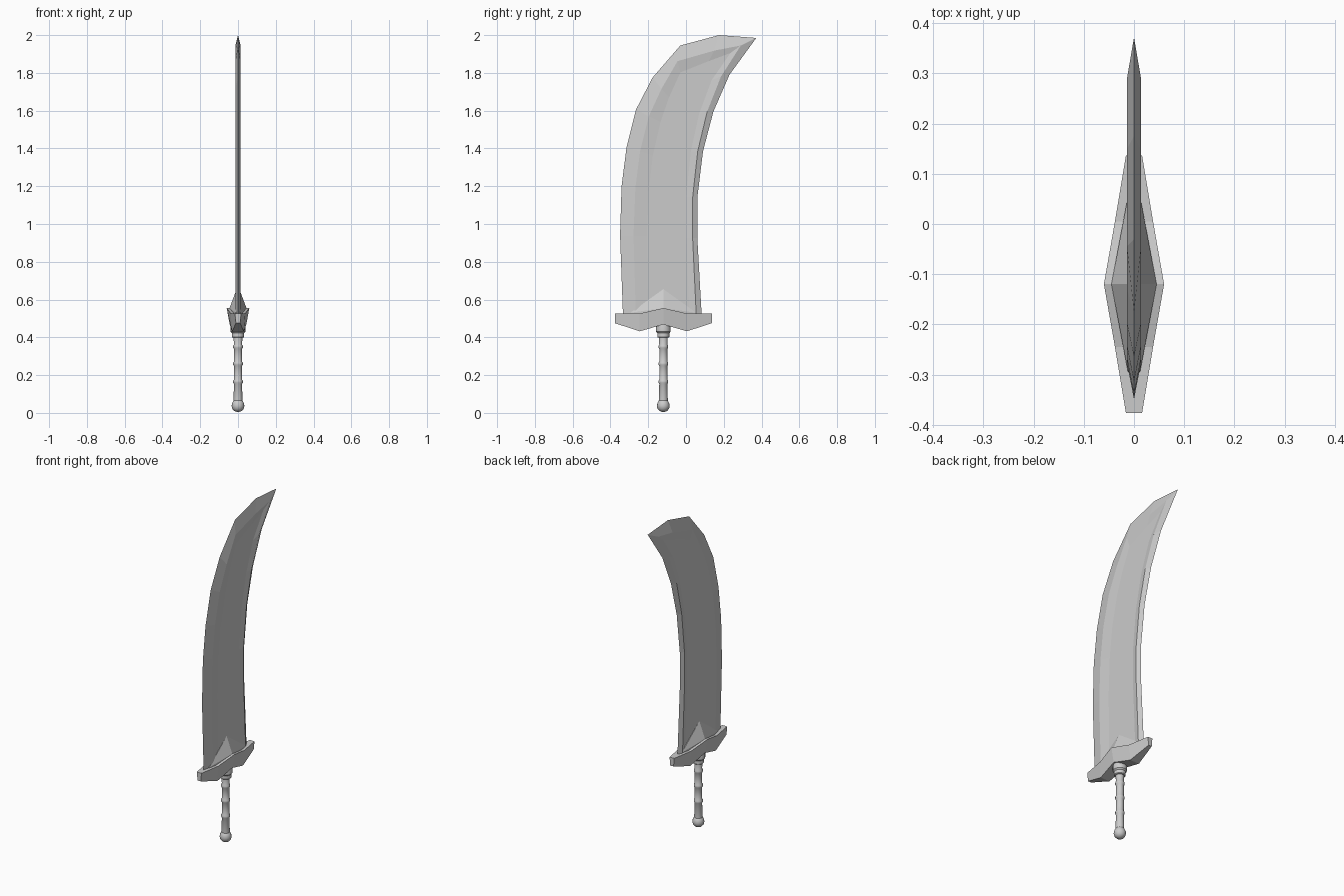
import bpy, bmesh, math

if "Cube" in bpy.data.objects:
    bpy.data.objects.remove(bpy.data.objects["Cube"])

CY = -0.12  # handle axis in y


def make_object(name, verts, faces):
    me = bpy.data.meshes.new(name)
    me.from_pydata(verts, [], faces)
    bm = bmesh.new()
    bm.from_mesh(me)
    bmesh.ops.remove_doubles(bm, verts=bm.verts, dist=1e-5)
    bmesh.ops.recalc_face_normals(bm, faces=bm.faces)
    bm.to_mesh(me)
    bm.free()
    ob = bpy.data.objects.new(name, me)
    bpy.context.collection.objects.link(ob)
    return ob


# Blade: sharp outline, raised bevel ring and recessed fuller ring, as (y, z)
edge = [(-.333, .50), (-.349, .94), (-.341, 1.20), (-.315, 1.405), (-.265, 1.605),
        (-.177, 1.775), (-.03, 1.945), (.175, 2.0), (.372, 1.985), (.23, 1.79),
        (.145, 1.595), (.09, 1.385), (.06, 1.14), (.06, .925), (.084, .50)]
bevel = [(-.265, .50), (-.278, .94), (-.268, 1.19), (-.243, 1.385), (-.197, 1.57),
         (-.13, 1.715), (-.045, 1.862), (.15, 1.918), (.29, 1.945), (.185, 1.78),
         (.112, 1.595), (.062, 1.385), (.035, 1.14), (.035, .925), (.055, .50)]
fuller = [(-.20, .50), (-.207, .94), (-.197, 1.18), (-.175, 1.365), (-.135, 1.54),
          (-.09, 1.67), (-.03, 1.802), (.12, 1.862), (.235, 1.905), (.135, 1.76),
          (.07, 1.585), (.025, 1.38), (0, 1.14), (0, .925), (.02, .50)]

n = len(edge)
verts, faces = [], []
for s in (1, -1):
    base = len(verts)
    for ring, x in ((edge, 0), (bevel, .014), (fuller, .007)):
        verts += [(s * x, y, z) for y, z in ring]
    for r in range(2):
        for i in range(n):
            j = (i + 1) % n
            a, b = base + r * n, base + (r + 1) * n
            faces.append((a + i, a + j, b + j, b + i))
    # fuller floor, joined back to front in quads
    f = base + 2 * n
    faces.append(tuple(f + i for i in (6, 7, 8, 9)))
    pairs = [(0, 14), (1, 13), (2, 12), (3, 11), (4, 10), (5, 9)]
    for (a, b), (c, d) in zip(pairs, pairs[1:]):
        faces.append((f + a, f + b, f + d, f + c))
    faces.append((f + 5, f + 9, f + 6))
make_object("blade", verts, faces)

# Guard: five stations along y: (offset, top z, top half width, bottom z, bottom half width)
stations = [(-.257, .526, .016, .475, .011), (-.125, .526, .038, .432, .031),
            (0, .555, .060, .468, .044),
            (.125, .526, .038, .432, .031), (.257, .526, .016, .475, .011)]
verts, faces = [], []
for dy, zt, wt, zb, wb in stations:
    y = CY + dy
    verts += [(-wt, y, zt), (wt, y, zt), (wb, y, zb), (-wb, y, zb)]
for k in range(4):
    for i in range(4):
        a, b = 4 * k + i, 4 * k + (i + 1) % 4
        faces.append((a, b, b + 4, a + 4))
faces += [(0, 1, 2, 3), (16, 17, 18, 19)]
make_object("guard", verts, faces)

# Pointed blade socket above the guard
L, R = CY - .175, CY + .175
verts = [(-.012, L, .51), (.012, L, .51), (.045, CY, .53), (.012, R, .51),
         (-.012, R, .51), (-.045, CY, .53),
         (-.012, L, .53), (.012, L, .53), (.045, CY, .555), (.012, R, .53),
         (-.012, R, .53), (-.045, CY, .555), (.007, CY, .655), (-.007, CY, .655)]
faces = [(i, (i + 1) % 6, (i + 1) % 6 + 6, i + 6) for i in range(6)]
faces += [(7, 8, 12), (8, 9, 12), (10, 11, 13), (11, 6, 13),
          (6, 7, 12, 13), (9, 10, 13, 12), (0, 1, 2, 3, 4, 5)]
make_object("blade_socket", verts, faces)


def lathe(name, profile, seg=16):
    verts, faces = [], []
    for r, z in profile:
        for i in range(seg):
            a = 2 * math.pi * i / seg
            verts.append((r * math.cos(a), CY + r * math.sin(a), z))
    for k in range(len(profile) - 1):
        for i in range(seg):
            j = (i + 1) % seg
            faces.append((k * seg + i, k * seg + j, (k + 1) * seg + j, (k + 1) * seg + i))
    top = (len(profile) - 1) * seg
    faces += [tuple(range(seg)), tuple(range(top, top + seg))]
    ob = make_object(name, verts, faces)
    bpy.ops.object.select_all(action='DESELECT')
    bpy.context.view_layer.objects.active = ob
    ob.select_set(True)
    bpy.ops.object.shade_smooth_by_angle(angle=math.radians(35))
    return ob


# Pommel ball
lathe("pommel", [(.006, .005), (.02, .010), (.030, .021), (.034, .037),
                 (.031, .052), (.024, .065), (.018, .07)])

# Grip with three raised bands
grip = [(.024, .055)]
for z in (.165, .26, .35):
    grip += [(.0215, z - .012), (.0255, z - .005), (.0255, z + .005), (.0215, z + .012)]
grip += [(.024, .41)]
lathe("grip", grip)

# Stepped collar under the guard
lathe("collar", [(.028, .398), (.032, .402), (.032, .422), (.039, .430),
                 (.039, .452), (.034, .475)])
